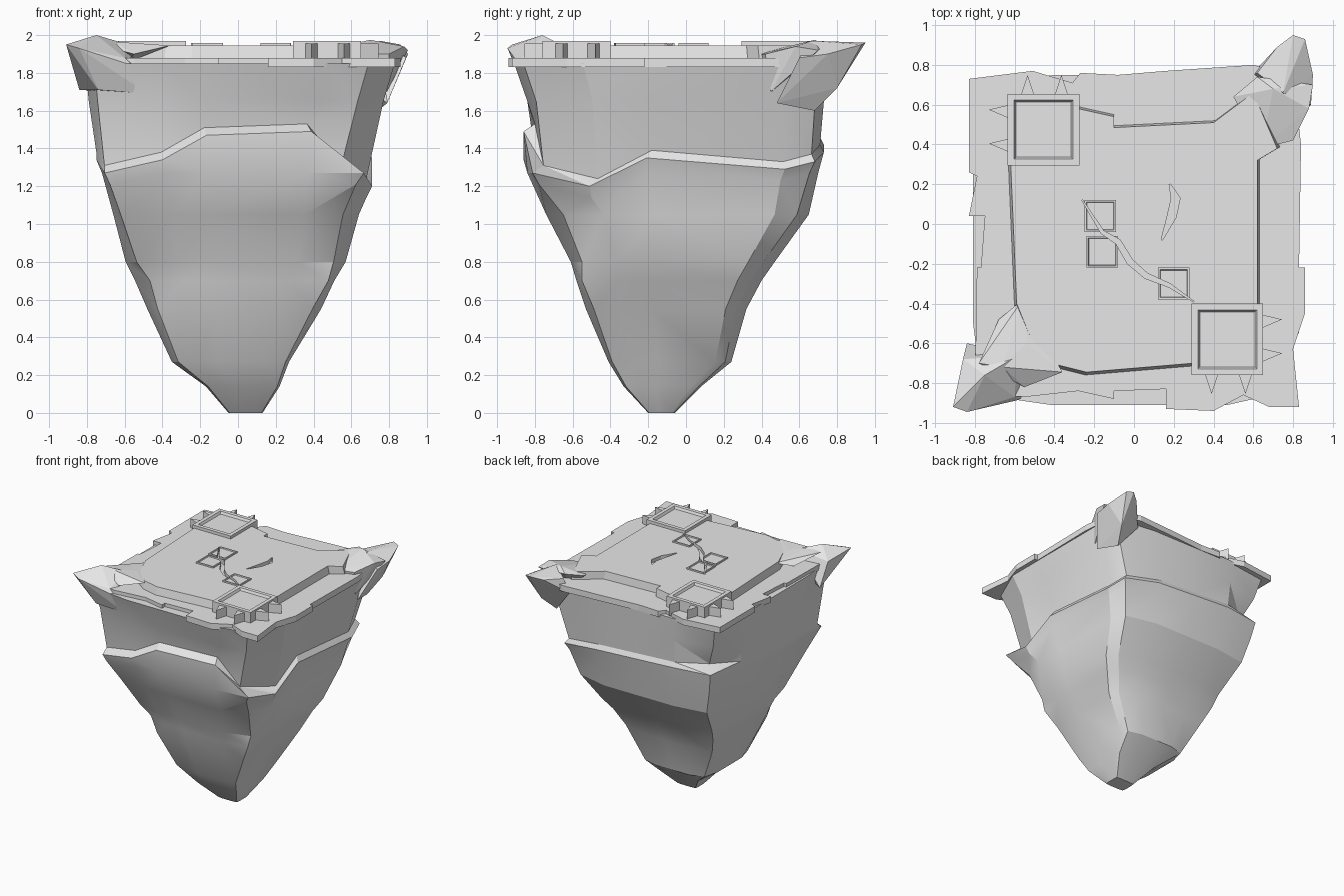
import bpy, bmesh, math
from mathutils import Vector

if "Cube" in bpy.data.objects:
    bpy.data.objects.remove(bpy.data.objects["Cube"], do_unlink=True)

stone = bpy.data.materials.new("grey_stone")
stone.use_nodes = True
stone.diffuse_color = (0.8, 0.8, 0.8, 1)
for node in stone.node_tree.nodes:
    if node.type == "BSDF_PRINCIPLED":
        node.inputs["Base Color"].default_value = (0.8, 0.8, 0.8, 1)


def finish(bm, name):
    bmesh.ops.recalc_face_normals(bm, faces=bm.faces)
    mesh = bpy.data.meshes.new(name)
    bm.to_mesh(mesh)
    bm.free()
    mesh.materials.append(stone)
    obj = bpy.data.objects.new(name, mesh)
    bpy.context.collection.objects.link(obj)
    return obj


def loft(name, rings, split=False):
    """Skin closed rings of equal length and cap both ends."""
    bm = bmesh.new()
    loops = [[bm.verts.new(p) for p in ring] for ring in rings]
    n = len(loops[0])
    for low, high in zip(loops, loops[1:]):
        for i in range(n):
            j = (i + 1) % n
            bm.faces.new((low[i], low[j], high[j], high[i]))
    if split:
        bmesh.ops.triangulate(bm, faces=bm.faces)
    bm.faces.new(loops[0][::-1])
    bm.faces.new(loops[-1])
    return finish(bm, name)


def prism(name, outline, z0, z1, flare=1.0):
    """Extrude an outline upward; flare widens its foot."""
    return loft(name, [[(x * flare, y * flare, z0) for x, y in outline],
                       [(x, y, z1) for x, y in outline]])


def hull(name, points):
    bm = bmesh.new()
    for p in points:
        bm.verts.new(p)
    bmesh.ops.convex_hull(bm, input=bm.verts)
    loose = [v for v in bm.verts if not v.link_faces]
    bmesh.ops.delete(bm, geom=loose, context="VERTS")
    return finish(bm, name)


def frame(name, cx, cy, half, z0, z1, rim, depth):
    """Square slab with a sunken panel."""
    bm = bmesh.new()
    bmesh.ops.create_cube(bm, size=2)
    for v in bm.verts:
        v.co = (cx + half * v.co.x, cy + half * v.co.y, z1 if v.co.z > 0 else z0)
    bm.normal_update()
    top = max(bm.faces, key=lambda f: f.calc_center_median().z)
    bmesh.ops.inset_individual(bm, faces=[top], thickness=rim)
    bmesh.ops.inset_individual(bm, faces=[top], thickness=rim * 0.3, depth=-depth)
    return finish(bm, name)


# Rock body: z, left, right, front, back of each level
levels = [
    (0, -.05, .13, -.20, -.06), (.14, -.17, .22, -.33, .08),
    (.27, -.35, .27, -.41, .24), (.55, -.48, .44, -.53, .32),
    (.70, -.545, .51, -.58, .40), (.80, -.595, .57, -.61, .47),
    (1.05, -.66, .64, -.74, .65), (1.27, -.72, .68, -.84, .70),
    (1.38, -.75, .71, -.86, .73), (1.42, -.75, .68, -.80, .71),
    (1.65, -.79, .77, -.84, .73), (1.85, -.81, .83, -.91, .75)]
OUTER, INNER = 8, 9
# Where the seams split each side, and the ledge height at every seam
splits = [(.24, .4, .78), (.22, .41, .87), (.25, .5, .75), (.25, .5, .75)]
ledge_z = [1.27, 1.34, 1.47, 1.49, 1.27, 1.20, 1.35, 1.29,
           1.33, 1.38, 1.40, 1.42, 1.42, 1.42, 1.40, 1.34]
# Corners worn inward at some levels: front left, front right, back right, back left
worn = [{2: .11, 3: .12, 4: .15, 5: .10}, {3: .10, 5: .11, 6: .13, 7: .08},
        {2: .10, 3: .13, 4: .12, 5: .11, 6: .09}, {2: .11, 5: .10, 9: .17, 10: .10}]


def body_ring(k):
    z, x0, x1, y0, y1 = levels[k]
    corners = [Vector(c) for c in ((x0, y0), (x1, y0), (x1, y1), (x0, y1))]
    centre = Vector(((x0 + x1) / 2, (y0 + y1) / 2))
    ring = []
    for i, a in enumerate(corners):
        b = corners[(i + 1) % 4]
        ring.append(a.lerp(centre, worn[i].get(k, .06)))
        ring += [a.lerp(b, t) for t in splits[i]]
    if k >= INNER:
        # The front right corner is cut back above the ledge
        ring[4].x -= .09
    heights = [z] * len(ring)
    if k in (OUTER, INNER):
        heights = [h + (.04 if k == INNER else 0) for h in ledge_z]
    elif k == OUTER - 1:
        heights = [min(z, h - .06) for h in ledge_z]
    return [(p.x, p.y, h) for p, h in zip(ring, heights)]


body = loft("rock_body", [body_ring(k) for k in range(len(levels))], split=True)
bpy.ops.object.select_all(action="DESELECT")
body.select_set(True)
bpy.context.view_layer.objects.active = body
bpy.ops.object.shade_smooth_by_angle(angle=math.radians(22))

# Stepped rim of paving under the deck
rim = [(-.83, .73), (-.83, .26), (-.79, .24), (-.83, .04), (-.75, .04),
       (-.77, -.22), (-.79, -.22), (-.80, -.85), (-.55, -.87), (-.28, -.84),
       (-.10, -.88), (-.10, -.84), (.16, -.83), (.16, -.93), (.40, -.94),
       (.55, -.86), (.68, -.92), (.83, -.92), (.80, -.63), (.86, -.45),
       (.86, -.22), (.83, -.22), (.84, .40), (.80, .75), (.60, .80), (.16, .77),
       (-.08, .75), (-.27, .76), (-.31, .71), (-.51, .77)]
prism("rim_paving", rim, 1.83, 1.88)

# Main deck
deck = prism("deck", [(-.62, .30), (-.59, -.40), (-.50, -.62), (-.38, -.71),
                      (-.24, -.745), (.30, -.70), (.62, -.40), (.62, .32),
                      (.72, .38), (.60, .66), (.40, .51), (-.10, .485),
                      (-.10, .54), (-.28, .58), (-.50, .58)], 1.86, 1.945, 1.025)

# Small tiles on the deck
tiles = [frame("deck_tile_%d" % i, x, y, .08, 1.93, 1.957, .014, .008)
         for i, (x, y) in enumerate([(-.17, .04), (-.16, -.14), (.20, -.30)])]


# Cracks cut through the deck and tiles
def crack(name, path, width):
    pts = [Vector(p) for p in path]
    left, right = [], []
    for i, p in enumerate(pts):
        t = (pts[min(i + 1, len(pts) - 1)] - pts[max(i - 1, 0)]).normalized()
        half = width * (.15 + math.sin(math.pi * i / (len(pts) - 1)))
        side = Vector((-t.y, t.x)) * half
        left.append(p + side)
        right.append(p - side)
    return prism(name, left + right[::-1], 1.915, 2.05)


cutters = [crack("crack_cutter_long", [(-.26, .12), (-.16, -.04), (-.08, -.09),
                                       (-.02, -.19), (.06, -.26), (.18, -.31),
                                       (.30, -.39)], .014),
           crack("crack_cutter_short", [(.18, .20), (.21, .13), (.19, .04),
                                        (.14, -.08)], .022)]
for target in [deck] + tiles:
    bpy.context.view_layer.objects.active = target
    for cutter in cutters:
        mod = target.modifiers.new("crack", "BOOLEAN")
        mod.operation = "DIFFERENCE"
        mod.solver = "EXACT"
        mod.object = cutter
        bpy.ops.object.modifier_apply(modifier=mod.name)
for cutter in cutters:
    bpy.data.objects.remove(cutter, do_unlink=True)

# Square plinths with pointed teeth on their two outer sides
for name, cx, cy, sx, sy in (("front", .47, -.58, 1, -1), ("back", -.455, .475, -1, 1)):
    frame(name + "_plinth", cx, cy, .18, 1.86, 1.97, .045, .02)
    for i, off in enumerate((-.08, .09)):
        reach = .275
        prism("%s_tooth_x%d" % (name, i),
              [(cx + sx * .17, cy + off - .035), (cx + sx * reach, cy + off + .01),
               (cx + sx * .17, cy + off + .035)], 1.86, 1.955)
        prism("%s_tooth_y%d" % (name, i),
              [(cx + off - .035, cy + sy * .17), (cx + off, cy + sy * reach),
               (cx + off + .035, cy + sy * .17)], 1.86, 1.955)

# Jagged rock spurs on two opposite corners
hull("front_corner_spur", [
    (-.91, -.92, 1.95), (-.84, -.945, 1.93), (-.60, -.87, 1.88), (-.86, -.68, 1.91),
    (-.75, -.76, 2.0), (-.58, -.66, 1.95), (-.84, -.60, 1.71), (-.48, -.83, 1.69),
    (-.74, -.85, 1.71), (-.56, -.88, 1.84)])
hull("front_spur_ridge", [
    (-.78, -.70, 1.96), (-.56, -.38, 1.93), (-.68, -.48, 1.90), (-.54, -.60, 1.95),
    (-.36, -.745, 1.945), (-.55, -.82, 1.90), (-.66, -.72, 1.965), (-.6, -.6, 1.85)])
hull("back_corner_spur", [
    (.80, .95, 1.96), (.86, .93, 1.95), (.72, .89, 1.93), (.62, .76, 1.92),
    (.90, .75, 1.90), (.89, .60, 1.88), (.75, .66, 1.97), (.79, .48, 1.64),
    (.74, .68, 1.60), (.80, .80, 1.72), (.58, .74, 1.80)])
hull("back_spur_ridge", [
    (.50, .64, 1.93), (.64, .38, 1.90), (.80, .42, 1.90), (.88, .58, 1.94),
    (.90, .70, 1.92), (.70, .68, 1.975), (.62, .74, 1.95), (.79, .45, 1.70),
    (.70, .60, 1.80)])
